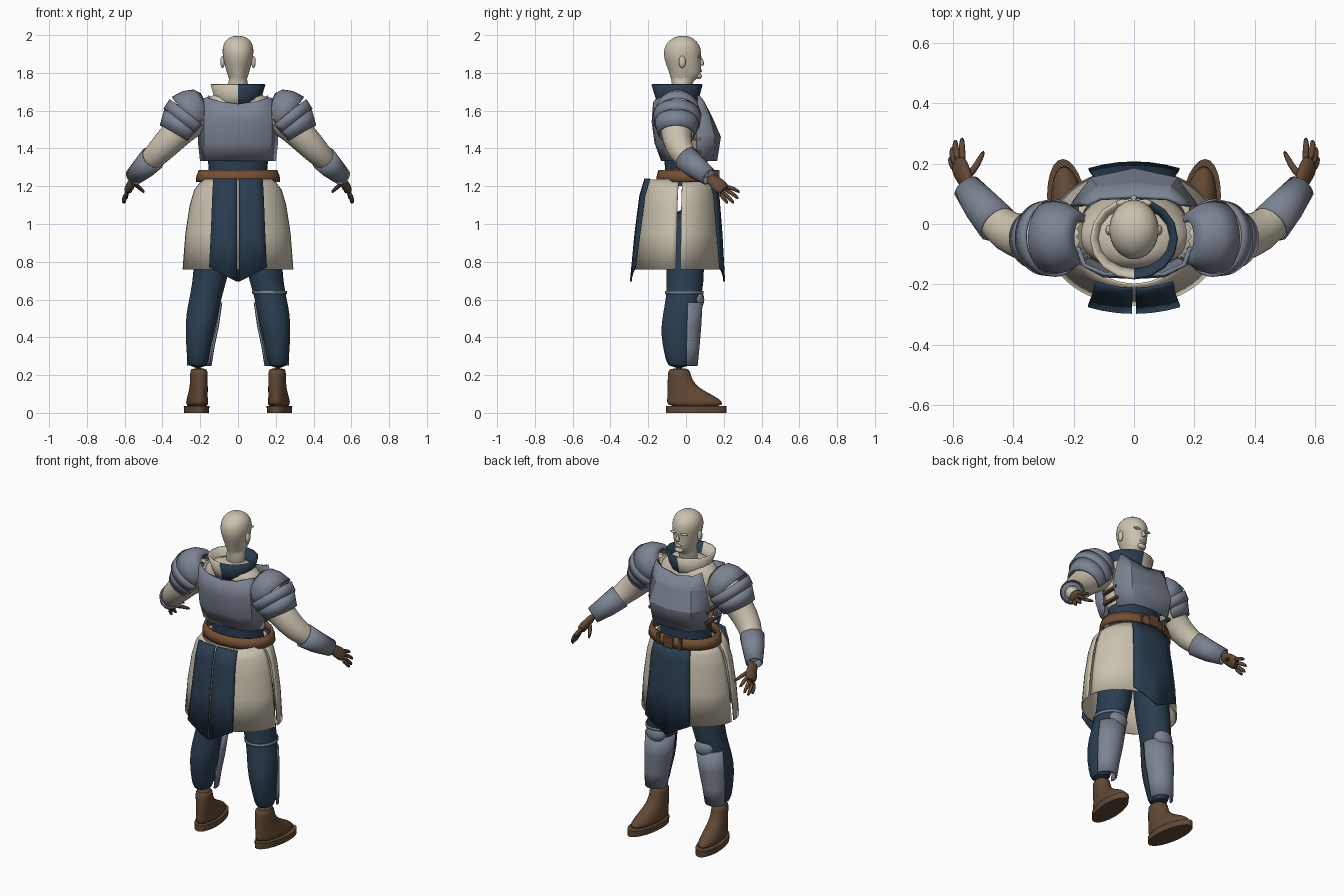
import bpy, bmesh
from math import sin, cos, pi, radians
from mathutils import Vector

if "Cube" in bpy.data.objects:
    bpy.data.objects.remove(bpy.data.objects["Cube"])


def material(name, rgb):
    m = bpy.data.materials.new(name)
    m.use_nodes = True
    m.diffuse_color = (*rgb, 1)
    m.node_tree.nodes["Principled BSDF"].inputs["Base Color"].default_value = (*rgb, 1)
    return m


CREAM = material("cream", (0.60, 0.54, 0.43))
STEEL = material("steel", (0.20, 0.23, 0.29))
BLUE = material("navy_cloth", (0.024, 0.047, 0.082))
LEATHER = material("brown_leather", (0.12, 0.065, 0.035))
BELT = material("belt_leather", (0.17, 0.08, 0.035))


def finish(name, bm, mats, mirror=False, thick=0, subsurf=0, angle=40, rule=None, shear=0):
    """Turn a bmesh into a shaded object with its modifiers."""
    bmesh.ops.recalc_face_normals(bm, faces=bm.faces)
    for v in bm.verts:
        v.co.x += shear * v.co.y
    if rule:
        for f in bm.faces:
            f.material_index = rule(f.calc_center_median())
    me = bpy.data.meshes.new(name)
    bm.to_mesh(me)
    bm.free()
    for m in mats:
        me.materials.append(m)
    ob = bpy.data.objects.new(name, me)
    bpy.context.collection.objects.link(ob)
    if mirror:
        ob.modifiers.new("mirror", "MIRROR").use_clip = True
    if thick:
        s = ob.modifiers.new("thickness", "SOLIDIFY")
        s.thickness, s.offset = thick, 0
    if subsurf:
        s = ob.modifiers.new("smooth", "SUBSURF")
        s.levels = s.render_levels = subsurf
    bpy.ops.object.select_all(action="DESELECT")
    ob.select_set(True)
    bpy.context.view_layer.objects.active = ob
    bpy.ops.object.shade_smooth_by_angle(angle=radians(angle))
    return ob


def skin(name, rows, mats, closed=True, caps=True, **kw):
    """Join rows of points into a surface."""
    bm = bmesh.new()
    rows = [[bm.verts.new(p) for p in row] for row in rows]
    n = len(rows[0])
    for a, b in zip(rows, rows[1:]):
        for i in range(n if closed else n - 1):
            j = (i + 1) % n
            bm.faces.new((a[i], a[j], b[j], b[i]))
    if closed and caps:
        bm.faces.new(rows[0])
        bm.faces.new(rows[-1])
    return finish(name, bm, mats, **kw)


def angles(arc, seg, centre=0):
    if arc >= 360:
        return [2 * pi * i / seg for i in range(seg)]
    return [centre + radians(arc) * (i / seg - 0.5) for i in range(seg + 1)]


def loft(name, rings, mats, arc=360, centre=0, seg=24, **kw):
    """Stack horizontal ellipses (z, cx, cy, rx, ry); angle zero faces +y."""
    rows = [[(cx + rx * sin(a), cy + ry * cos(a), z) for a in angles(arc, seg, centre)]
            for z, cx, cy, rx, ry in rings]
    return skin(name, rows, mats, closed=arc >= 360, **kw)


def tube(name, path, mats, arc=360, seg=16, flat=1, **kw):
    """Sweep circles along a path of (x, y, z, radius)."""
    pts = [Vector(p[:3]) for p in path]
    rows = []
    for i, p in enumerate(pts):
        t = (pts[min(i + 1, len(pts) - 1)] - pts[max(i - 1, 0)]).normalized()
        side = (Vector((0, 1, 0)) - t * t.y).normalized()
        up = t.cross(side)
        r = path[i][3]
        rows.append([p + side * (r * sin(a)) + up * (r * flat * cos(a)) for a in angles(arc, seg)])
    return skin(name, rows, mats, closed=arc >= 360, **kw)


def ball(name, loc, size, mat, **kw):
    bm = bmesh.new()
    bmesh.ops.create_uvsphere(bm, u_segments=16, v_segments=10, radius=1)
    for v in bm.verts:
        v.co = Vector(a * b + c for a, b, c in zip(v.co, size, loc))
    return finish(name, bm, [mat], angle=60, **kw)


def box(name, loc, size, mat, **kw):
    bm = bmesh.new()
    bmesh.ops.create_cube(bm, size=1)
    for v in bm.verts:
        v.co = Vector(a * b + c for a, b, c in zip(v.co, size, loc))
    return finish(name, bm, [mat], **kw)


# Head and neck: (z, back, front, half width)
profile = [(1.66, -.075, .03, .06), (1.755, -.075, .03, .053), (1.768, -.08, .06, .045),
           (1.785, -.085, .078, .055), (1.83, -.10, .08, .067), (1.87, -.115, .079, .078),
           (1.91, -.12, .083, .084), (1.95, -.11, .073, .08), (1.98, -.08, .045, .06),
           (1.997, -.04, .01, .025)]
loft("head", [(z, 0, (b + f) / 2, w, (f - b) / 2) for z, b, f, w in profile], [CREAM], subsurf=1, angle=60)
tube("nose", [(0, .074, 1.885, .008), (0, .088, 1.85, .013), (0, .08, 1.838, .012)], [CREAM], seg=8, subsurf=1)
ball("ear", (.082, -.02, 1.858), (.012, .018, .032), CREAM, mirror=True)
ball("brow", (.032, .07, 1.887), (.028, .012, .007), CREAM, mirror=True)
ball("lips", (0, .077, 1.812), (.022, .009, .008), CREAM)
ball("chin", (0, .068, 1.783), (.028, .017, .015), CREAM)

# Shirt, waist and collar
loft("shirt", [(1.30, 0, -.005, .15, .10), (1.42, 0, -.005, .175, .125), (1.54, 0, -.02, .19, .13),
               (1.62, 0, -.04, .19, .115), (1.67, 0, -.045, .165, .10), (1.71, 0, -.045, .08, .075)],
     [CREAM], subsurf=1, angle=60)
loft("waist_cloth", [(1.20, 0, 0, .16, .115), (1.30, 0, 0, .155, .112), (1.37, 0, 0, .165, .115)], [BLUE])
loft("collar", [(1.63, 0, -.045, .115, .105), (1.67, 0, -.046, .118, .11), (1.74, 0, -.048, .14, .13)],
     [CREAM, BLUE], seg=16, caps=False, thick=.012, rule=lambda c: int(c.x > 0))

# Faceted breastplate and rounded back plate, as mirrored half sheets
skin("breastplate", [
    [(0, .158, 1.335), (.12, .14, 1.335), (.175, .06, 1.335)],
    [(0, .178, 1.46), (.14, .148, 1.46), (.205, .06, 1.47)],
    [(0, .13, 1.57), (.12, .118, 1.58), (.185, .065, 1.58)],
    [(0, .09, 1.635), (.11, .085, 1.655), (.155, .065, 1.68)]],
    [STEEL], closed=False, mirror=True, thick=.014, angle=10)
skin("back_plate", [
    [(0, -.125, 1.335), (.10, -.12, 1.335), (.165, -.09, 1.335), (.195, -.03, 1.335)],
    [(0, -.16, 1.43), (.10, -.155, 1.43), (.175, -.115, 1.43), (.205, -.03, 1.43)],
    [(0, -.175, 1.54), (.10, -.17, 1.545), (.175, -.13, 1.55), (.205, -.05, 1.54)],
    [(0, -.168, 1.635), (.10, -.165, 1.65), (.165, -.135, 1.67), (.185, -.08, 1.66)]],
    [STEEL], closed=False, mirror=True, thick=.014)
for z in (1.38, 1.45):
    box("side_strap", (.192, .02, z), (.02, .12, .016), LEATHER, mirror=True)

# Belt with buckle
loft("belt", [(1.222, 0, .008, .216, .158), (1.25, 0, .008, .214, .157), (1.283, 0, .008, .202, .148)],
     [BELT], seg=32, caps=False, thick=.014)
box("belt_buckle", (0, .17, 1.252), (.06, .014, .066), LEATHER)
box("belt_loop", (.075, .16, 1.252), (.018, .016, .068), LEATHER, mirror=True)

# Split skirt: front and back halves with a gap at each side
skirt = [(1.235, 0, -.03, .185, .17), (1.18, 0, -.032, .228, .187), (1.10, 0, -.035, .252, .20),
         (.95, 0, -.038, .275, .213), (.76, 0, -.042, .29, .223)]
for name, centre in (("front_skirt", 0), ("back_skirt", pi)):
    loft(name, skirt, [CREAM], arc=174, centre=centre, seg=28, thick=.008)


def panel(name, rows, gap, sign):
    """Pointed cloth strip: rows of (z centre, z edge, half width, y)."""
    grid = [[(gap + (w - gap) * t, sign * (y - .022 * t * t), zc + (ze - zc) * t) for t in (0, .33, .67, 1)]
            for zc, ze, w, y in rows]
    skin(name, grid, [BLUE], closed=False, mirror=True, thick=.01)


panel("back_tabard", [(1.24, 1.24, .13, .215), (1.15, 1.15, .135, .242), (.95, .95, .143, .268),
                      (.695, .77, .152, .292)], .006, -1)
panel("front_tabard", [(1.235, 1.235, .12, .15), (1.15, 1.15, .13, .172), (.95, .95, .14, .188),
                       (.695, .77, .15, .202)], 0, 1)

# Arms
tube("sleeve", [(.13, -.04, 1.60, .095), (.25, -.05, 1.555, .092), (.34, -.052, 1.465, .082),
                (.42, -.03, 1.38, .07), (.48, .03, 1.32, .057), (.55, .12, 1.25, .032)],
     [CREAM], mirror=True, subsurf=1, angle=60)
tube("bracer", [(.452, .0, 1.348, .066), (.50, .055, 1.298, .058), (.553, .122, 1.25, .044)],
     [STEEL], caps=False, mirror=True, thick=.008)
box("bracer_strap", (.485, .075, 1.268), (.02, .05, .02), LEATHER, mirror=True)

# Layered shoulder plates
lames = {"shoulder_cap": [(.175, -.045, 1.64, .055), (.195, -.045, 1.63, .088), (.23, -.045, 1.61, .108),
                          (.275, -.045, 1.575, .119)],
         "upper_lame": [(.262, -.046, 1.58, .124), (.298, -.048, 1.535, .118)],
         "lower_lame": [(.287, -.048, 1.545, .115), (.328, -.05, 1.475, .094)]}
for name, path in lames.items():
    tube(name, path, [STEEL], arc=270, seg=24, mirror=True, thick=.01)

# Gloved hands
tube("palm", [(.545, .115, 1.252, .028), (.558, .15, 1.225, .036), (.575, .185, 1.195, .042),
              (.585, .205, 1.175, .034)], [LEATHER], flat=.6, mirror=True, subsurf=1, angle=60)
fingers = {"index_finger": [(.565, .20, 1.20), (.57, .25, 1.19), (.568, .288, 1.165)],
           "middle_finger": [(.578, .20, 1.187), (.592, .25, 1.16), (.59, .28, 1.13)],
           "ring_finger": [(.587, .19, 1.172), (.602, .232, 1.135), (.60, .255, 1.108)],
           "little_finger": [(.59, .178, 1.165), (.606, .205, 1.13), (.607, .222, 1.108)],
           "thumb": [(.55, .155, 1.215), (.518, .195, 1.19), (.495, .245, 1.165)]}
for name, pts in fingers.items():
    tube(name, [(*p, r) for p, r in zip(pts, (.014, .012, .008))], [LEATHER], seg=8, mirror=True, subsurf=1)

# Legs
loft("trouser_leg", [(1.1, .11, 0, .10, .11), (.8, .135, -.005, .10, .10), (.7, .15, -.004, .09, .10),
                     (.61, .172, -.012, .085, .093), (.52, .19, -.032, .086, .092),
                     (.42, .202, -.046, .077, .09), (.32, .212, -.042, .06, .074), (.232, .212, -.037, .054, .062)],
     [BLUE], mirror=True, subsurf=1, angle=60)
loft("shin_plate", [(.25, .205, -.005, .06, .062), (.35, .197, -.005, .068, .072), (.46, .185, -.004, .079, .08),
                    (.585, .172, .0, .084, .083)], [STEEL], arc=190, centre=-.2, mirror=True, thick=.01)
ball("knee_cap", (.165, .055, .60), (.062, .042, .054), STEEL, mirror=True)
loft("knee_strap", [(.63, .168, -.01, .09, .1), (.646, .166, -.01, .091, .1)], [STEEL], caps=False, thick=.004)

# Boots, toes turned slightly outward
loft("boot", [(.03, .212, .05, .058, .15), (.06, .212, .046, .057, .148), (.085, .212, .03, .053, .13),
              (.115, .21, .0, .05, .10), (.15, .21, -.026, .047, .073), (.20, .21, -.036, .046, .06),
              (.24, .212, -.037, .048, .058)], [LEATHER], mirror=True, subsurf=1, angle=60, shear=.1)
loft("boot_sole", [(0, .214, .055, .064, .16), (.036, .214, .055, .066, .16)], [LEATHER],
     mirror=True, shear=.1)
